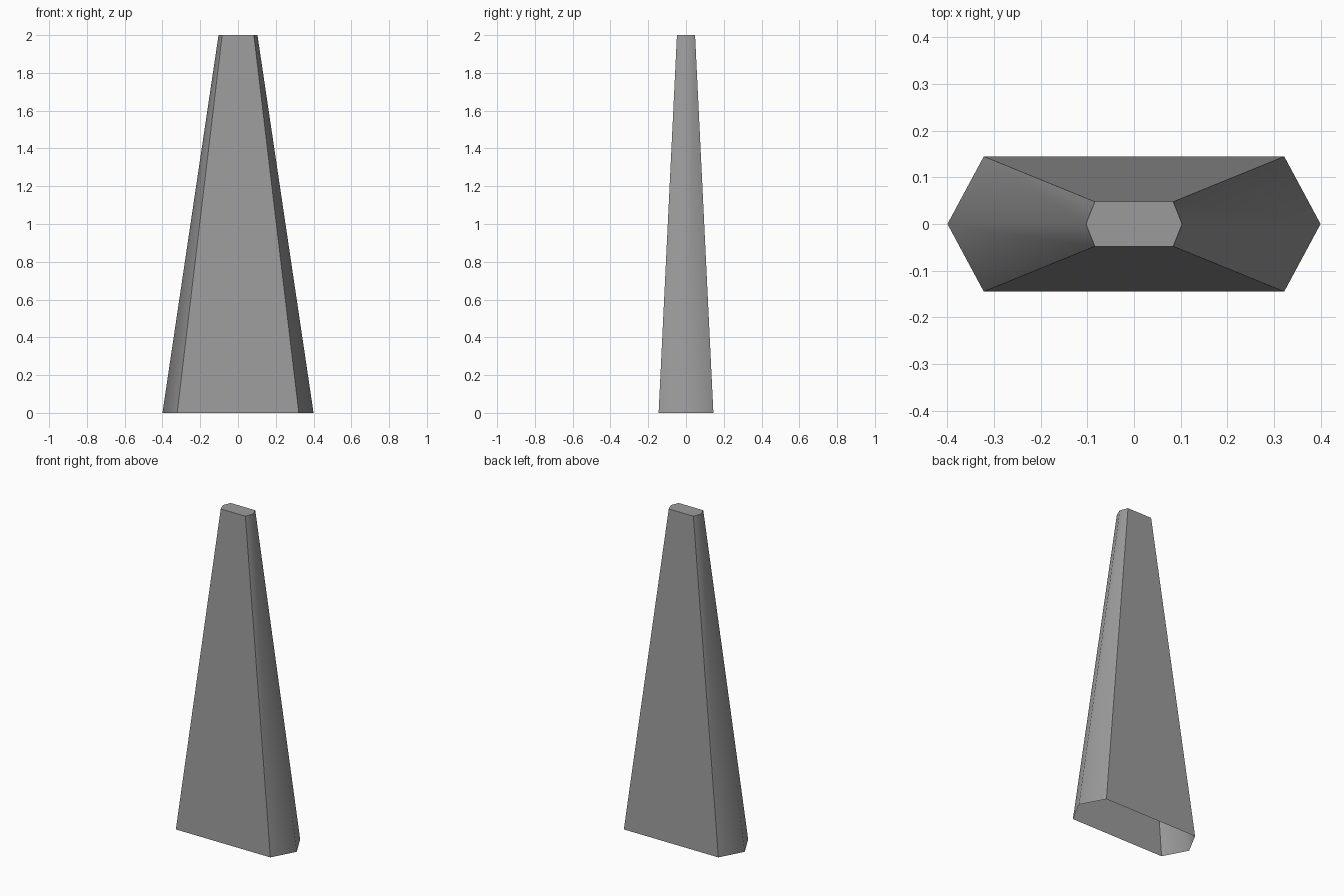
import bpy, bmesh
from math import radians

cube = bpy.data.objects.get("Cube")
if cube:
    bpy.data.objects.remove(cube, do_unlink=True)

# Plain grey material
grey = bpy.data.materials.new("grey")
grey.use_nodes = True
colour = (0.33, 0.33, 0.33, 1)
grey.diffuse_color = colour
grey.node_tree.nodes["Principled BSDF"].inputs["Base Color"].default_value = colour


def hexagon(bm, tip, corner, depth, z):
    """Ring of a long hexagon with pointed ends on the x axis."""
    outline = [(tip, 0), (corner, depth), (-corner, depth),
               (-tip, 0), (-corner, -depth), (corner, -depth)]
    return [bm.verts.new((x, y, z)) for x, y in outline]


# Tapered hollow shell: closed on top, open underneath
bm = bmesh.new()
base = hexagon(bm, 0.4, 0.322, 0.145, 0)
top = hexagon(bm, 0.103, 0.084, 0.048, 2)
for i in range(len(base)):
    j = (i + 1) % len(base)
    bm.faces.new((base[i], base[j], top[j], top[i]))
bm.faces.new(top)

mesh = bpy.data.meshes.new("tapered_post")
bm.to_mesh(mesh)
bm.free()
mesh.materials.append(grey)
post = bpy.data.objects.new("tapered_post", mesh)
bpy.context.collection.objects.link(post)

# Soft pointed ends, crisp edges elsewhere
bpy.ops.object.select_all(action='DESELECT')
post.select_set(True)
bpy.context.view_layer.objects.active = post
bpy.ops.object.shade_smooth_by_angle(angle=radians(59))
